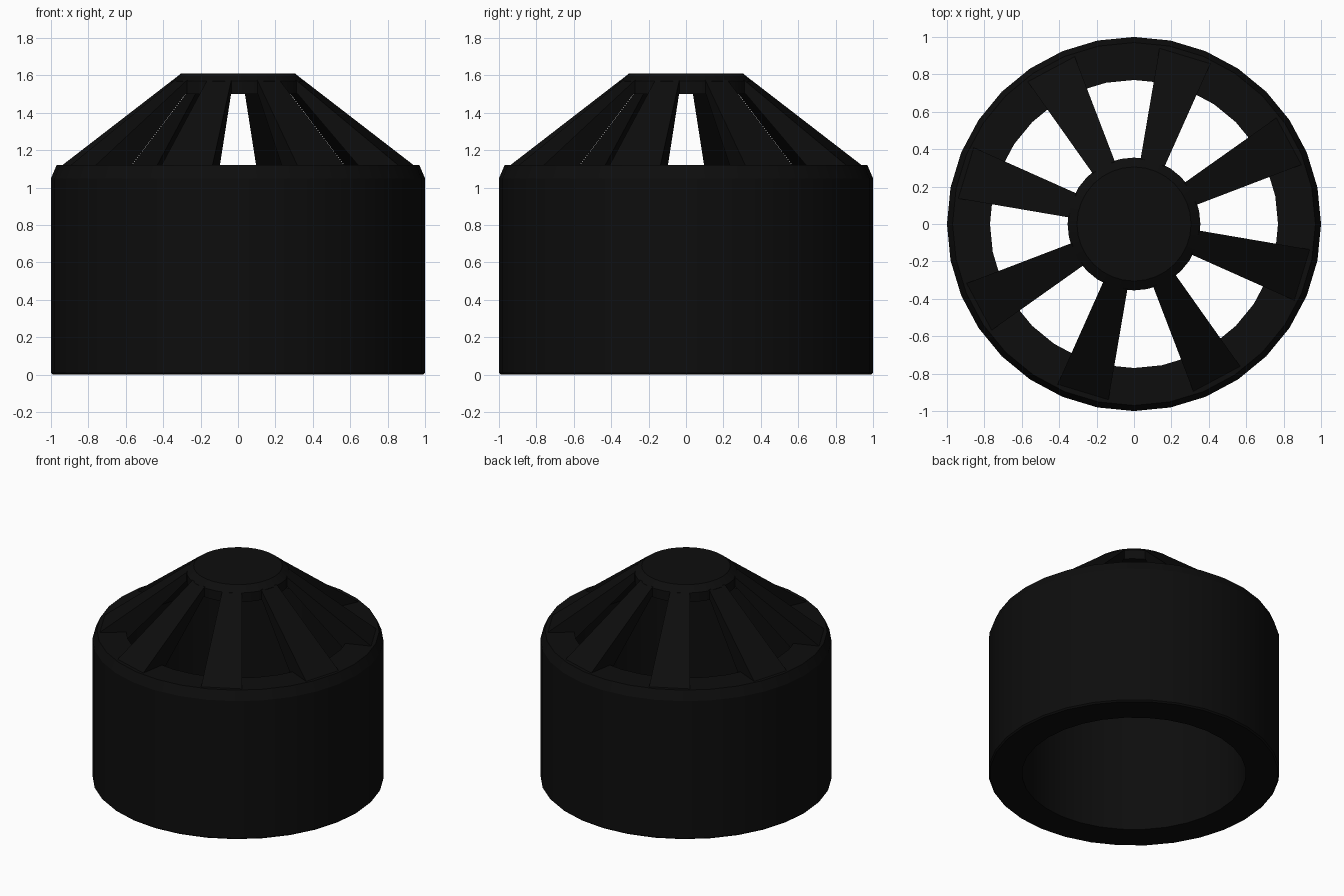
import bpy, bmesh, math

cube = bpy.data.objects.get("Cube")
if cube:
    bpy.data.objects.remove(cube, do_unlink=True)

SIDES = 32
SPOKES = 8

black = bpy.data.materials.new("matte black")
black.use_nodes = True
colour = (0.004, 0.004, 0.004, 1)
black.diffuse_color = colour
black.node_tree.nodes["Principled BSDF"].inputs["Base Color"].default_value = colour


def finish(bm, name):
    """Turn a bmesh into a named, coloured object with sharp edges kept."""
    bmesh.ops.remove_doubles(bm, verts=bm.verts, dist=1e-4)
    bmesh.ops.recalc_face_normals(bm, faces=bm.faces)
    mesh = bpy.data.meshes.new(name)
    bm.to_mesh(mesh)
    bm.free()
    mesh.materials.append(black)
    obj = bpy.data.objects.new(name, mesh)
    bpy.context.collection.objects.link(obj)
    bpy.ops.object.select_all(action='DESELECT')
    obj.select_set(True)
    bpy.context.view_layer.objects.active = obj
    bpy.ops.object.shade_smooth_by_angle(angle=math.radians(20))
    return obj


def lathe(name, profile, closed):
    """Turn an (r, z) profile about the z axis; open profiles get end caps."""
    bm = bmesh.new()
    rings = []
    for r, z in profile:
        ring = []
        for i in range(SIDES):
            a = math.tau * i / SIDES
            ring.append(bm.verts.new((r * math.cos(a), r * math.sin(a), z)))
        rings.append(ring)
    pairs = list(zip(rings, rings[1:]))
    if closed:
        pairs.append((rings[-1], rings[0]))
    else:
        bm.faces.new(rings[0])
        bm.faces.new(rings[-1])
    for low, high in pairs:
        for i in range(SIDES):
            j = (i + 1) % SIDES
            bm.faces.new((low[i], low[j], high[j], high[i]))
    return finish(bm, name)


def spoke(name, angle):
    """Sloping bar, wider towards the rim."""
    profile = [(0.28, 1.5), (0.355, 1.5), (0.77, 1.05), (0.82, 1.05),
               (0.945, 1.115), (0.345, 1.575), (0.28, 1.575)]
    bm = bmesh.new()
    c, s = math.cos(angle), math.sin(angle)
    sides = []
    for sign in (-1, 1):
        row = []
        for r, z in profile:
            w = sign * (0.024 + 0.126 * r)
            row.append(bm.verts.new((r * c - w * s, r * s + w * c, z)))
        sides.append(row)
    a, b = sides
    bm.faces.new(a)
    bm.faces.new(b)
    for i in range(len(a)):
        j = (i + 1) % len(a)
        bm.faces.new((a[i], a[j], b[j], b[i]))
    return finish(bm, name)


# Thick cylindrical body with a bevelled upper rim
lathe("body_ring", [(0.77, 0), (0.99, 0), (1, 0.01), (1, 1.05),
                    (0.97, 1.12), (0.77, 1.12)], closed=True)

# Raised centre disc
lathe("top_hub", [(0.355, 1.5), (0.355, 1.57), (0.305, 1.61)], closed=False)

# Spokes joining rim and hub, each centred on a facet of the rim
for k in range(SPOKES):
    spoke(f"spoke_{k + 1}", math.radians(28.125) + math.tau * k / SPOKES)
